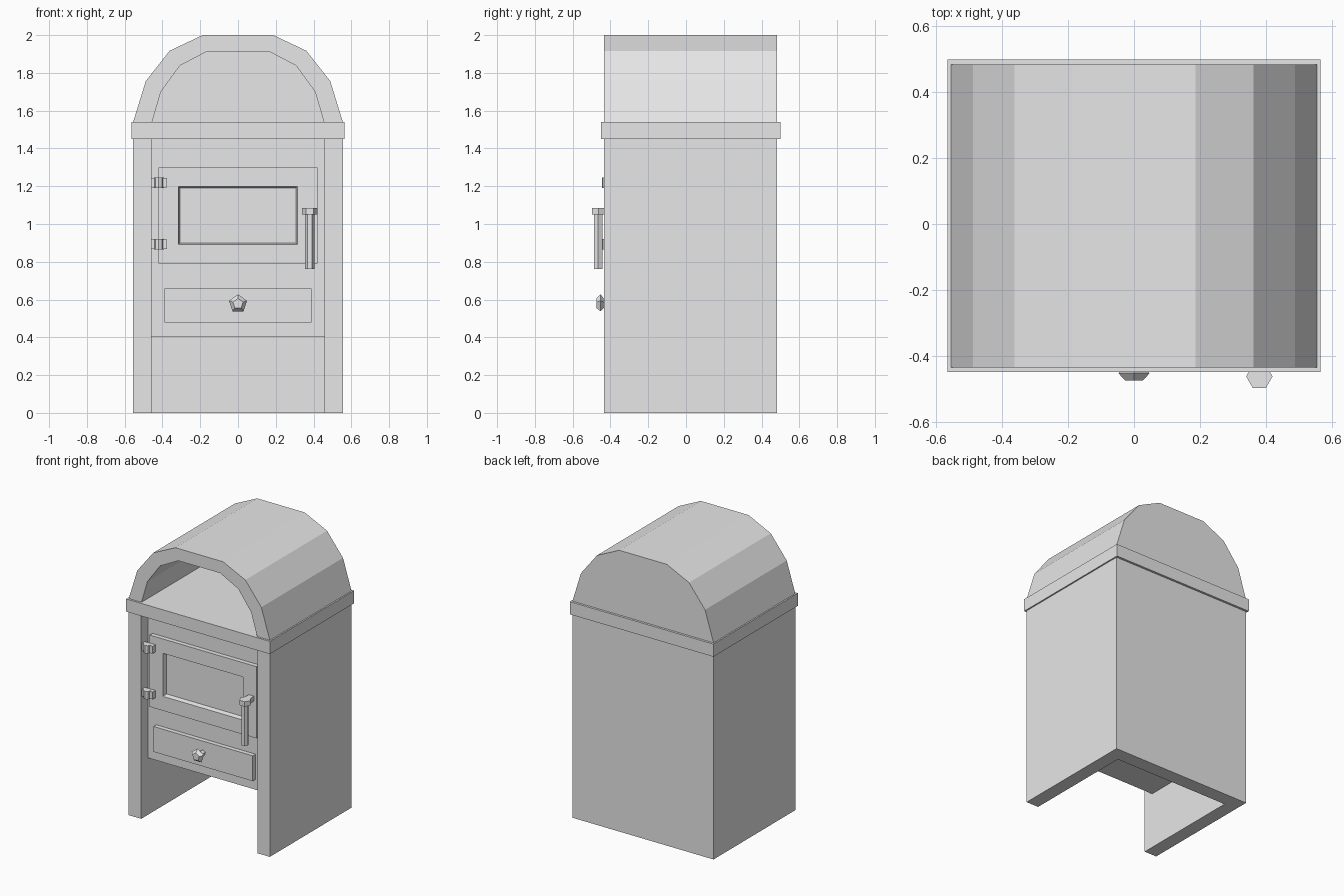
import bpy, bmesh, math

scene_cube = bpy.data.objects.get("Cube")
if scene_cube:
    bpy.data.objects.remove(scene_cube, do_unlink=True)

metal = bpy.data.materials.new("light_grey_metal")
metal.use_nodes = True
GREY = (0.8, 0.8, 0.8, 1)
metal.diffuse_color = GREY
metal.node_tree.nodes["Principled BSDF"].inputs["Base Color"].default_value = GREY


def loft(name, rings, closed=True, cap=True):
    """Skin a list of matching point rings into one flat-shaded object."""
    bm = bmesh.new()
    loops = [[bm.verts.new(p) for p in ring] for ring in rings]
    count = len(loops[0])
    for a, b in zip(loops, loops[1:]):
        for i in range(count if closed else count - 1):
            j = (i + 1) % count
            bm.faces.new((a[i], a[j], b[j], b[i]))
    if cap:
        bm.faces.new(loops[0])
        bm.faces.new(loops[-1])
    bmesh.ops.recalc_face_normals(bm, faces=bm.faces[:])
    mesh = bpy.data.meshes.new(name)
    bm.to_mesh(mesh)
    bm.free()
    mesh.materials.append(metal)
    obj = bpy.data.objects.new(name, mesh)
    bpy.context.collection.objects.link(obj)
    return obj


def rect(x0, x1, z0, z1, y):
    return [(x0, y, z0), (x1, y, z0), (x1, y, z1), (x0, y, z1)]


def box(name, x0, x1, y0, y1, z0, z1):
    return loft(name, [rect(x0, x1, z0, z1, y) for y in (y0, y1)])


def post(name, sides, radius, x, y, z0, z1):
    """Upright prism with a corner pointing along x."""
    angles = [2 * math.pi * i / sides for i in range(sides)]
    return loft(name, [[(x + radius * math.cos(a), y + radius * math.sin(a), z)
                        for a in angles] for z in (z0, z1)])


FRONT, BACK, INNER_BACK = -0.435, 0.483, 0.38
HALF, INNER = 0.555, 0.457
BOX_FRONT, DOOR_FRONT = -0.36, -0.392
COLLAR_LOW, COLLAR_TOP = 1.45, 1.54

# Side and back walls as one U-shaped shell
footprint = [(-HALF, FRONT), (-HALF, BACK), (HALF, BACK), (HALF, FRONT),
             (INNER, FRONT), (INNER, INNER_BACK), (-INNER, INNER_BACK), (-INNER, FRONT)]
loft("body_walls", [[(x, y, z) for x, y in footprint] for z in (0, COLLAR_LOW)])

# Firebox and collar
box("firebox", -INNER, INNER, BOX_FRONT, INNER_BACK, 0.405, COLLAR_LOW)
box("collar", -0.565, 0.565, -0.449, 0.499, COLLAR_LOW, COLLAR_TOP)


# Arched hood, open at the front and closed at the back
def arch(half_profile, y):
    left = [(-x, y, z) for x, z in half_profile]
    return left + [(x, y, z) for x, z in reversed(half_profile)]


outer = [(HALF, COLLAR_TOP), (0.488, 1.757), (0.362, 1.917), (0.187, 2.0)]
inner = [(0.455, COLLAR_TOP), (0.408, 1.7), (0.308, 1.838), (0.165, 1.913)]
loft("arched_hood", [arch(outer, BACK), arch(outer, FRONT),
                     arch(inner, FRONT), arch(inner, INNER_BACK)], closed=False)

# Door with a recessed window
loft("door", [rect(-0.42, 0.42, 0.79, 1.3, BOX_FRONT),
              rect(-0.42, 0.42, 0.79, 1.3, DOOR_FRONT),
              rect(-0.316, 0.314, 0.892, 1.198, DOOR_FRONT),
              rect(-0.308, 0.306, 0.9, 1.19, BOX_FRONT - 0.002)])

# Ash drawer
box("ash_drawer", -0.39, 0.39, DOOR_FRONT, BOX_FRONT, 0.478, 0.658)

# Five-sided drawer knob on a stem
knob = [(0.02, DOOR_FRONT), (0.02, -0.43), (0.05, -0.452), (0.028, -0.475)]
turns = [math.pi / 2 + 2 * math.pi * i / 5 for i in range(5)]
loft("drawer_knob", [[(r * math.cos(a), y, 0.578 + r * math.sin(a)) for a in turns]
                     for r, y in knob])

# Door handle: hanging bar, cap and mount
post("handle_bar", 6, 0.025, 0.38, -0.465, 0.763, 1.06)
post("handle_cap", 6, 0.04, 0.38, -0.462, 1.05, 1.085)
box("handle_mount", 0.36, 0.4, -0.462, DOOR_FRONT, 1.05, 1.085)

# Hinges: barrel and leaf
for label, z in (("lower", 0.893), ("upper", 1.218)):
    post(label + "_hinge_barrel", 8, 0.025, -0.42, -0.421, z - 0.028, z + 0.028)
    box(label + "_hinge_leaf", -INNER, -0.375, -0.425, DOOR_FRONT, z - 0.026, z + 0.026)
